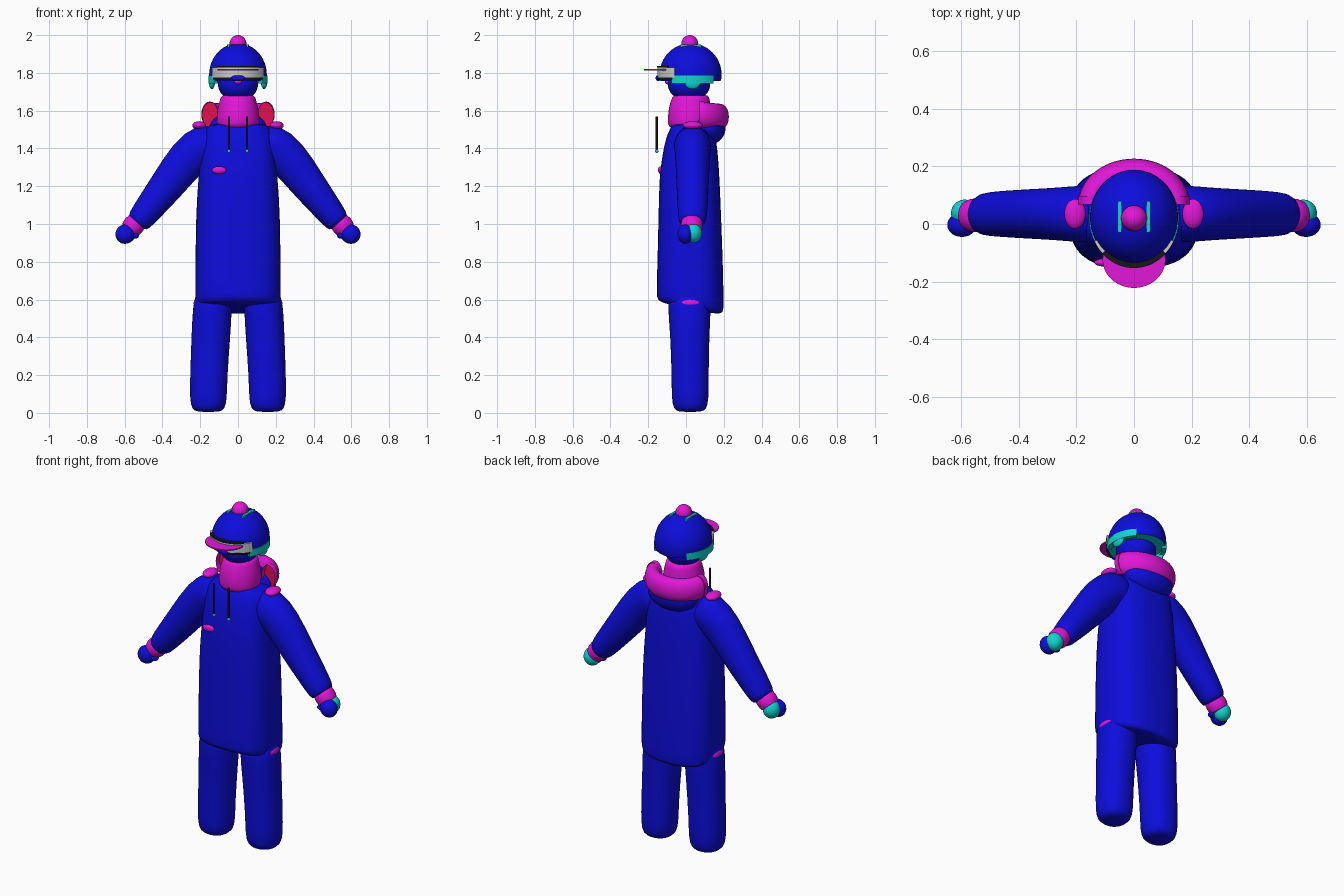
import bpy, bmesh
from math import sin, cos, pi, radians
from mathutils import Vector

old = bpy.data.objects.get("Cube")
if old:
    bpy.data.objects.remove(old)


def material(name, rgb):
    m = bpy.data.materials.new(name)
    m.use_nodes = True
    m.diffuse_color = (*rgb, 1)
    m.node_tree.nodes["Principled BSDF"].inputs["Base Color"].default_value = (*rgb, 1)
    return m


BLUE = material("blue cloth", (0.004, 0.004, 0.72))
PINK = material("magenta cloth", (0.76, 0.008, 0.68))
CYAN = material("cyan cloth", (0.004, 0.68, 0.63))
RED = material("red lining", (0.75, 0.005, 0.08))
GREY = material("grey lens", (0.6, 0.6, 0.6))
BLACK = material("black cord", (0.008, 0.008, 0.012))


def finish(name, bm, mats, sub=0, angle=50):
    bmesh.ops.recalc_face_normals(bm, faces=bm.faces)
    me = bpy.data.meshes.new(name)
    bm.to_mesh(me)
    bm.free()
    for m in mats:
        me.materials.append(m)
    me.polygons.foreach_set("use_smooth", [True] * len(me.polygons))
    me.set_sharp_from_angle(angle=radians(angle))
    ob = bpy.data.objects.new(name, me)
    bpy.context.collection.objects.link(ob)
    if sub:
        mod = ob.modifiers.new("Round", "SUBSURF")
        mod.levels = mod.render_levels = sub
    return ob


def skin(bm, loops):
    """Bridge equal vertex loops and close both ends; returns the end faces."""
    vs = [[bm.verts.new(p) for p in loop] for loop in loops]
    n = len(vs[0])
    for a, b in zip(vs, vs[1:]):
        for i in range(n):
            j = (i + 1) % n
            bm.faces.new((a[i], a[j], b[j], b[i]))
    return [bm.faces.new(vs[0]), bm.faces.new(vs[-1])]


def power(c, p):
    return (abs(c) ** (2 / p)) * (1 if c >= 0 else -1)


def tube(name, mat, rings, sub=1, square=2, sides=28, end_mat=None, shape=None):
    """Loft rings of (x, y, z, half width, half depth), turned along the path."""
    pts = [Vector(r[:3]) for r in rings]
    loops = []
    for k, (x, y, z, ru, rv) in enumerate(rings):
        t = pts[min(k + 1, len(pts) - 1)] - pts[max(k - 1, 0)]
        t.y = 0
        t.normalize()
        u = Vector((t.z, 0, -t.x))
        loops.append([pts[k] + u * ru * power(cos(a), square)
                      + Vector((0, rv * power(sin(a), square), 0))
                      for a in (2 * pi * (i + 0.5) / sides for i in range(sides))])
    bm = bmesh.new()
    ends = skin(bm, loops)
    if end_mat:
        ends[0].material_index = 1
    if shape:
        for v in bm.verts:
            shape(v.co)
    return finish(name, bm, [mat] + ([end_mat] if end_mat else []), sub)


def ball(name, mat, centre, radii):
    bm = bmesh.new()
    bmesh.ops.create_uvsphere(bm, u_segments=28, v_segments=18, radius=1)
    for v in bm.verts:
        v.co = Vector(c + r * p for c, r, p in zip(centre, radii, v.co))
    return finish(name, bm, [mat])


def band(name, mat, rx, ry, z0, z1, start, end, thick=0.02):
    """Curved strip around the head between two angles in degrees."""
    loops = []
    for i in range(33):
        a = radians(start + (end - start) * i / 32)
        loops.append([(cos(a) * (rx - d), 0.02 + sin(a) * (ry - d), z)
                      for d, z in ((0, z0), (0, z1), (thick, z1), (thick, z0))])
    bm = bmesh.new()
    skin(bm, loops)
    return finish(name, bm, [mat], angle=35)


# Long coat with a hem that drops toward the back
def slant_hem(p):
    if p.z < 0.66:
        p.z -= 0.2 * (p.y - 0.02)


tube("coat", BLUE, [
    (0, 0.025, 0.55, 0.17, 0.13), (0, 0.022, 0.56, 0.21, 0.165),
    (0, 0.022, 0.575, 0.226, 0.178), (0, 0.022, 0.63, 0.227, 0.178),
    (0, 0.022, 0.8, 0.226, 0.174), (0, 0.02, 1.05, 0.224, 0.166),
    (0, 0.018, 1.25, 0.21, 0.16), (0, 0.022, 1.36, 0.2, 0.148),
    (0, 0.026, 1.45, 0.19, 0.135), (0, 0.028, 1.515, 0.175, 0.11),
    (0, 0.03, 1.535, 0.13, 0.09)], square=2.7, shape=slant_hem)

for s, side in ((1, "left"), (-1, "right")):
    # Trouser leg with rounded foot
    tube(side + "_leg", BLUE, [
        (s * 0.157, 0.022, 0.004, 0.06, 0.06), (s * 0.157, 0.022, 0.02, 0.087, 0.087),
        (s * 0.157, 0.022, 0.07, 0.099, 0.099), (s * 0.155, 0.022, 0.2, 0.099, 0.098),
        (s * 0.143, 0.02, 0.42, 0.103, 0.104), (s * 0.135, 0.018, 0.56, 0.105, 0.115),
        (s * 0.13, 0.018, 0.66, 0.09, 0.11)], square=2.2)
    # Sleeve, cuff and mitten
    tube(side + "_sleeve", BLUE, [
        (s * 0.1, 0.035, 1.42, 0.105, 0.1), (s * 0.185, 0.035, 1.42, 0.115, 0.1),
        (s * 0.26, 0.035, 1.36, 0.11, 0.092), (s * 0.375, 0.035, 1.205, 0.093, 0.086),
        (s * 0.47, 0.035, 1.085, 0.078, 0.08), (s * 0.525, 0.034, 1.015, 0.068, 0.074),
        (s * 0.537, 0.034, 1, 0.055, 0.06)])
    tube(side + "_cuff", PINK, [
        (s * 0.52, 0.032, 1.03, 0.052, 0.056), (s * 0.552, 0.03, 0.993, 0.06, 0.06),
        (s * 0.574, 0.03, 0.967, 0.054, 0.056), (s * 0.58, 0.03, 0.96, 0.035, 0.04)])
    ball(side + "_mitten_back", CYAN, (s * 0.588, 0.037, 0.952), (0.048, 0.048, 0.052))
    ball(side + "_mitten_front", BLUE, (s * 0.598, -0.003, 0.946), (0.051, 0.042, 0.051))
    ball(side + "_thumb", BLUE, (s * 0.548, 0, 0.938), (0.024, 0.022, 0.016))
    # Bright lining showing at shoulder and hip
    ball(side + "_shoulder_patch", PINK, (s * 0.205, 0.035, 1.522), (0.037, 0.052, 0.022))
    ball(side + "_hip_patch", PINK, (s * 0.205, 0.02, 0.58), (0.03, 0.062, 0.032))
    # Drawstring with tip
    tube(side + "_drawstring", BLACK, [
        (s * 0.048, -0.155, 1.39, 0.006, 0.006), (s * 0.048, -0.155, 1.57, 0.006, 0.006)],
        sub=0, sides=10)
    ball(side + "_drawstring_tip", CYAN, (s * 0.048, -0.155, 1.386), (0.009, 0.009, 0.01))
    # Ear flap and cap stripe
    band(side + "_ear_band", CYAN, 0.156, 0.168, 1.745, 1.787,
         90 - s * 125, 90 - s * 42, 0.025)
    ball(side + "_ear_flap", CYAN, (s * 0.138, 0.035, 1.75), (0.016, 0.043, 0.036))
    tube(side + "_cap_stripe", CYAN, [
        (s * 0.05, 0.025, 1.93, 0.007, 0.055), (s * 0.05, 0.025, 1.95, 0.007, 0.055)],
        sub=0, square=8)

ball("chest_patch", PINK, (-0.1, -0.134, 1.285), (0.038, 0.014, 0.02))

# Tall collar
tube("collar", PINK, [
    (0, 0.02, 1.5, 0.11, 0.11), (0, 0.02, 1.53, 0.115, 0.118),
    (0, 0.02, 1.6, 0.112, 0.115), (0, 0.022, 1.64, 0.1, 0.107),
    (0, 0.025, 1.675, 0.092, 0.098), (0, 0.025, 1.685, 0.08, 0.085)])

# Folded hood wrapped around the back, with lined open ends
loops = []
for i in range(37):
    a = pi * i / 36
    ca, sa = cos(a), sin(a)
    loops.append([(ca * (0.15 + 0.044 * cos(b)), 0.068 + sa * (0.115 + 0.044 * cos(b)),
                   1.58 - 0.012 * sa + 0.068 * sin(b))
                  for b in (2 * pi * j / 20 for j in range(20))])
bm = bmesh.new()
ends = skin(bm, loops)
bmesh.ops.inset_individual(bm, faces=ends, thickness=0.011)
for f in ends:
    f.material_index = 1
    bmesh.ops.translate(bm, verts=f.verts, vec=(0, 0.03, 0))
finish("hood", bm, [PINK, RED])
ball("hood_pouch", BLUE, (0, 0.12, 1.51), (0.155, 0.09, 0.09))

# Head, cap and bobble
ball("face_cover", BLUE, (0, 0.016, 1.74), (0.106, 0.112, 0.09))
ball("nose", PINK, (0, -0.093, 1.752), (0.02, 0.018, 0.013))
dome = [(0, 0.024, 1.757, 0.147, 0.16), (0, 0.024, 1.77, 0.151, 0.164)]
for i in range(13):
    t = radians(88) * i / 12
    dome.append((0, 0.024, 1.79 + 0.167 * sin(t), 0.153 * cos(t), 0.165 * cos(t)))
tube("cap", BLUE, dome, sub=0, sides=40, end_mat=CYAN)
ball("bobble", PINK, (0, 0.02, 1.954), (0.045, 0.045, 0.046))

# Thin peak in front
tube("cap_peak", PINK, [
    (0, -0.125, 1.813, 0.109, 0.097), (0, -0.125, 1.82, 0.109, 0.097)], sub=0, sides=40)

# Goggles with dark rims and nose gap
band("goggle_lens", GREY, 0.156, 0.172, 1.775, 1.828, 208, 332)
band("goggle_top_rim", BLACK, 0.157, 0.173, 1.828, 1.837, 225, 315)
band("goggle_lower_rim", BLACK, 0.157, 0.173, 1.766, 1.775, 212, 328)
ball("goggle_nose_gap", BLUE, (0, -0.147, 1.772), (0.038, 0.014, 0.016))
